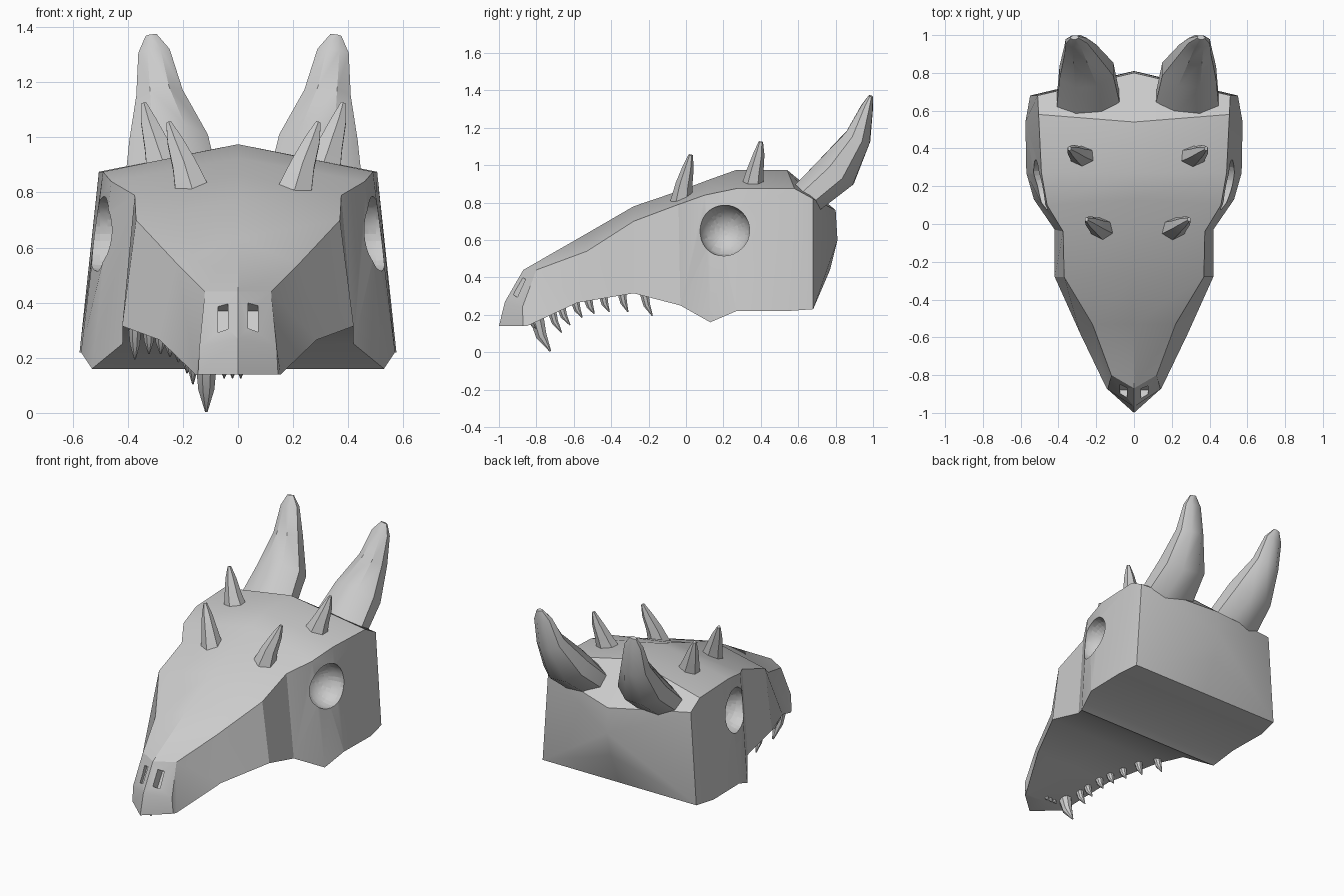
import bpy, bmesh, math
from mathutils import Vector

if "Cube" in bpy.data.objects:
    bpy.data.objects.remove(bpy.data.objects["Cube"])


def finish(name, bm, angle=30):
    bmesh.ops.recalc_face_normals(bm, faces=bm.faces)
    me = bpy.data.meshes.new(name)
    bm.to_mesh(me)
    bm.free()
    ob = bpy.data.objects.new(name, me)
    bpy.context.collection.objects.link(ob)
    bpy.ops.object.select_all(action='DESELECT')
    ob.select_set(True)
    bpy.context.view_layer.objects.active = ob
    bpy.ops.object.shade_smooth_by_angle(angle=math.radians(angle))
    return ob


def bridge(bm, rings):
    n = len(rings[0])
    for a, b in zip(rings, rings[1:]):
        for i in range(n):
            bm.faces.new((a[i], a[(i + 1) % n], b[(i + 1) % n], b[i]))


def spike(name, path, sides=8, side=1, shift=0.0):
    """Loft along (x, y, z, half width, half depth) stations; side=-1 mirrors."""
    bm = bmesh.new()
    pts = [Vector(p[:3]) for p in path]
    rings = []
    for i, p in enumerate(path):
        t = (pts[min(i + 1, len(pts) - 1)] - pts[max(i - 1, 0)]).normalized()
        u = Vector((1, 0, 0))
        u = (u - t * u.dot(t)).normalized()
        v = t.cross(u)
        ring = []
        for k in range(sides):
            a = math.tau * (k + 0.5) / sides
            c = pts[i] + u * math.cos(a) * p[3] + v * math.sin(a) * p[4]
            ring.append(bm.verts.new((c.x * side + shift, c.y, c.z)))
        rings.append(ring)
    bridge(bm, rings)
    bm.faces.new(rings[0])
    bm.faces.new(rings[-1])
    return finish(name, bm, 35)


# Skull: top centre (y,z), crest (x,y,z), jaw edge (x,y,z), underside centre (y,z)
stations = [
    ((-.968, .27), (.14, -.875, .24), (.145, -.87, .14), (-1, .14)),
    ((-.87, .44), (.12, -.80, .44), (.155, -.85, .14), (-.85, .14)),
    ((-.53, .635), (.22, -.53, .54), (.285, -.58, .265), (-.58, .265)),
    ((-.28, .78), (.37, -.28, .70), (.42, -.28, .315), (-.28, .315)),
    ((-.03, .865), (.375, -.04, .79), (.42, -.03, .25), (-.03, .25)),
    ((.13, .925), (.46, .10, .84), (.53, .13, .16), (.13, .16)),
    ((.27, .975), (.49, .27, .875), (.57, .27, .22), (.27, .22)),
    ((.54, .975), (.505, .58, .875), (.575, .54, .22), (.54, .22)),
    ((.80, .76), (.51, .68, .82), (.55, .68, .23), (.68, .23)),
]
bm = bmesh.new()
rings = []
for tc, cr, bt, bc in stations:
    loop = [(0, *tc), cr, bt, (0, *bc), (-bt[0], *bt[1:]), (-cr[0], *cr[1:])]
    rings.append([bm.verts.new(p) for p in loop])
bridge(bm, rings)
f = rings[0]
bm.faces.new((f[0], f[1], f[2], f[3]))
bm.faces.new((f[0], f[3], f[4], f[5]))
# back of the skull comes to a blunt point
b = rings[-1]
mid, low = bm.verts.new((0, .81, .6)), bm.verts.new((0, .77, .44))
for p, q in ((b[0], b[1]), (b[1], b[2]), (b[2], low), (low, b[4]), (b[4], b[5]), (b[5], b[0])):
    bm.faces.new((mid, p, q))
bm.faces.new((low, b[2], b[3]))
bm.faces.new((low, b[3], b[4]))
skull = finish("skull", bm)

# Eye sockets and nostrils are cut out of the skull
cutters = []
for s in (1, -1):
    bpy.ops.mesh.primitive_uv_sphere_add(segments=32, ring_count=16, radius=.137,
                                         location=(s * .50, .205, .65),
                                         rotation=(0, math.pi / 2, 0))
    cutters.append(bpy.context.object)
    bpy.ops.mesh.primitive_cube_add(size=1, location=(s * .055, -.885, .345),
                                    rotation=(math.radians(-31), 0, 0))
    slot = bpy.context.object
    slot.scale = (.036, .08, .105)
    cutters.append(slot)
for c in cutters:
    c.name = "socket_cutter"
    c.hide_render = True
    bpy.ops.object.select_all(action='DESELECT')
    skull.select_set(True)
    bpy.context.view_layer.objects.active = skull
    mod = skull.modifiers.new("cut", 'BOOLEAN')
    mod.operation = 'DIFFERENCE'
    mod.object = c
    mod.solver = 'EXACT'
    bpy.ops.object.modifier_apply(modifier=mod.name)
for c in cutters:
    bpy.data.objects.remove(c, do_unlink=True)
bpy.ops.object.shade_smooth_by_angle(angle=math.radians(30))

# Horns, mirrored about x = 0.02
big = [(.26, .63, .81, .185, .10), (.272, .81, .97, .155, .12), (.305, .92, 1.15, .092, .075),
       (.325, .968, 1.31, .062, .035), (.335, .988, 1.37, .022, .012)]
front = [(.185, -.025, .80, .072, .06), (.215, -.01, .90, .05, .045),
         (.25, .012, .99, .032, .03), (.272, .025, 1.055, .01, .012)]
rear = [(.285, .355, .88, .078, .06), (.315, .37, .97, .052, .045),
        (.345, .39, 1.06, .032, .03), (.362, .40, 1.125, .01, .012)]
for s, tag in ((1, "right"), (-1, "left")):
    spike("main_horn_" + tag, big, 8, s, .02)
    spike("front_horn_" + tag, front, 6, s, .02)
    spike("rear_horn_" + tag, rear, 6, s, .02)


# Teeth along the left jaw: base (x,y,z), tip (y,z), radius
def tooth(name, x, y, z, ty, tz, r):
    my, mz = y + (ty - y) * .35, z + (tz - z) * .55
    spike(name, [(x, y, z, r, r), (x, my, mz, r * .75, r * .75),
                 (x, ty, tz, r * .12, r * .12)], 8)


tooth("fang", -.115, -.80, .19, -.725, .005, .042)
for y, z, ty, tz in ((-.72, .23, -.665, .105), (-.67, .25, -.62, .145), (-.595, .28, -.555, .185),
                     (-.525, .29, -.49, .205), (-.445, .31, -.41, .215), (-.345, .325, -.31, .215),
                     (-.225, .32, -.18, .195)):
    tooth("side_tooth", -(.10 + (y + .87) * .425), y, z, ty, tz, .026)
for x in (-.05, -.02, .01):
    tooth("front_tooth", x, -.83, .17, -.80, .125, .014)
